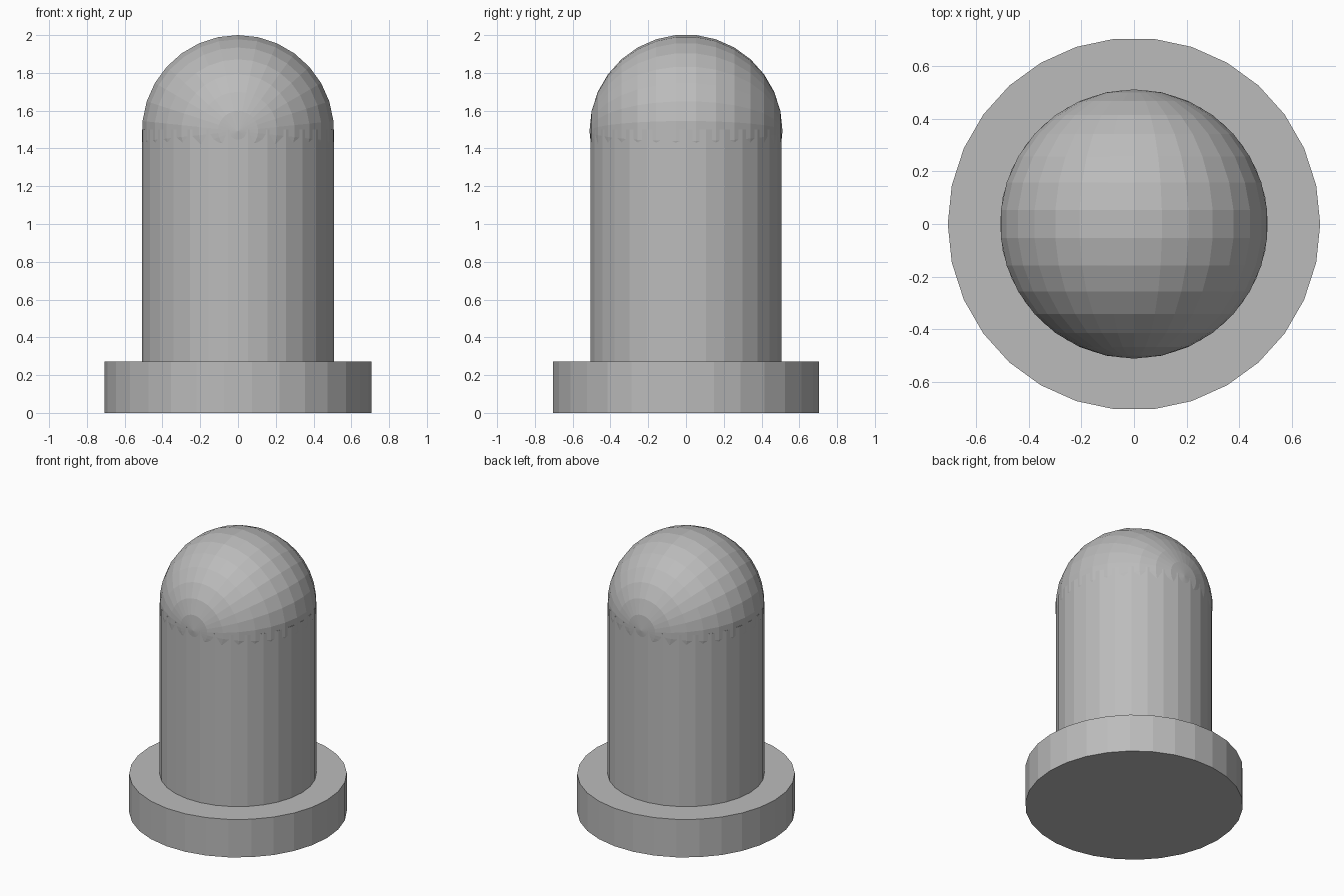
import bpy
import math

cube = bpy.data.objects.get("Cube")
if cube:
    bpy.data.objects.remove(cube, do_unlink=True)

SIDES = 30
RADIUS = 0.509

# Single plain grey
grey = bpy.data.materials.new("plain_grey")
grey.use_nodes = True
colour = (0.5, 0.5, 0.5, 1)
grey.diffuse_color = colour
grey.node_tree.nodes["Principled BSDF"].inputs["Base Color"].default_value = colour


def finish(name):
    obj = bpy.context.object
    obj.name = name
    obj.data.materials.append(grey)
    bpy.ops.object.shade_flat()


def cylinder(name, radius, bottom, top):
    # Quarter turn puts corners on the x axis and flats on the y axis
    bpy.ops.mesh.primitive_cylinder_add(
        vertices=SIDES, radius=radius, depth=top - bottom,
        location=(0, 0, (bottom + top) / 2), rotation=(0, 0, math.pi / 2))
    finish(name)


# Wide flange and upright shaft
cylinder("base_flange", 0.707, 0, 0.272)
cylinder("shaft", RADIUS, 0.272, 1.5)

# Rounded top, its poles lying along y
bpy.ops.mesh.primitive_uv_sphere_add(
    segments=SIDES, ring_count=SIDES // 2, radius=RADIUS + 0.002,
    location=(0, 0, 2 - RADIUS + 0.001), rotation=(math.pi / 2, 0, 0))
finish("domed_top")
